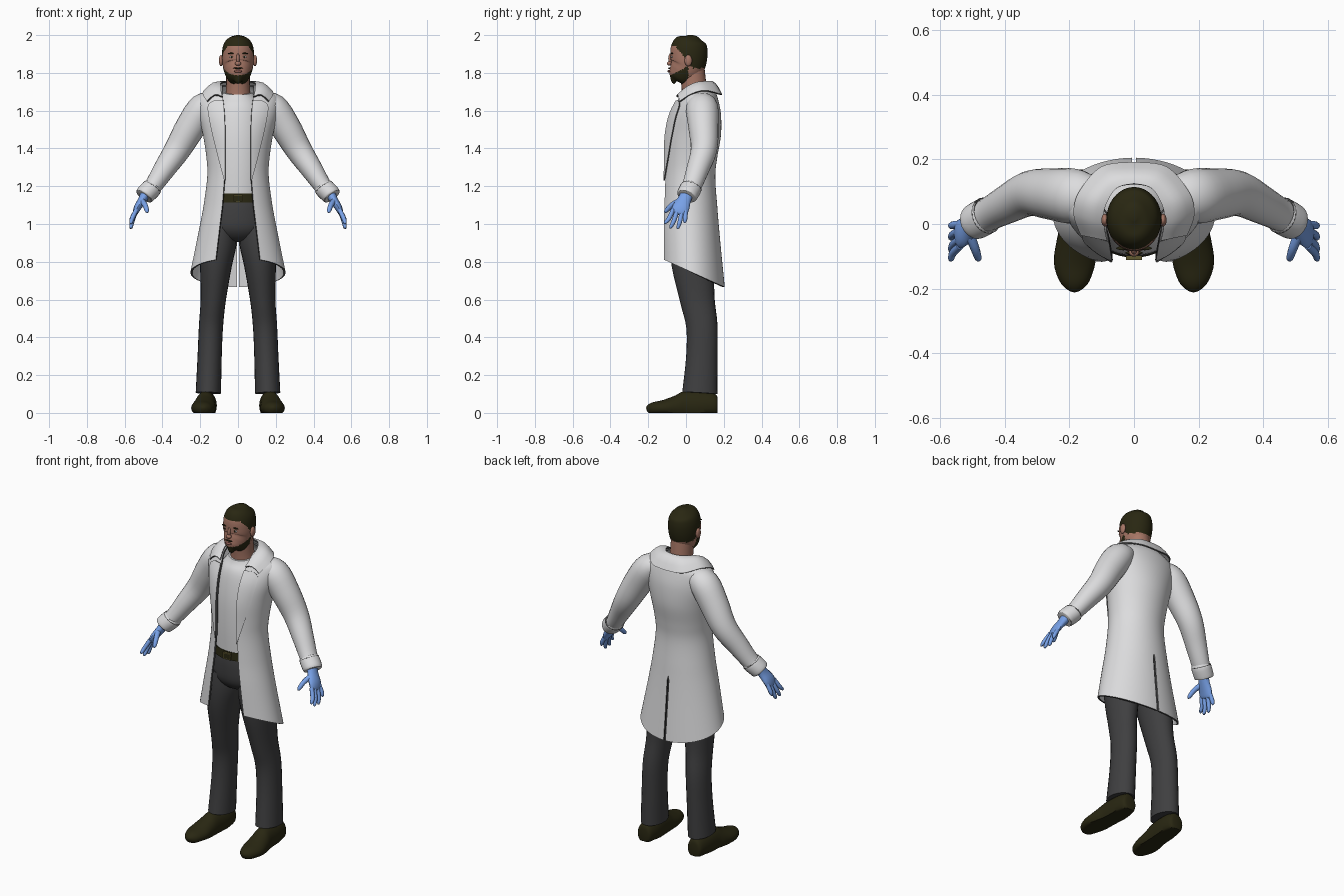
import bpy, bmesh, math
from mathutils import Vector

if "Cube" in bpy.data.objects:
    bpy.data.objects.remove(bpy.data.objects["Cube"])


def material(name, red, green, blue):
    mat = bpy.data.materials.new(name)
    mat.use_nodes = True
    color = (red, green, blue, 1)
    mat.diffuse_color = color
    bsdf = mat.node_tree.nodes["Principled BSDF"]
    bsdf.inputs["Base Color"].default_value = color
    bsdf.inputs["Roughness"].default_value = 0.8
    return mat


WHITE = material("white cloth", 0.72, 0.72, 0.73)
TRIM = material("dark seam", 0.07, 0.07, 0.07)
GREY = material("charcoal cloth", 0.05, 0.05, 0.052)
DARK = material("dark brown", 0.022, 0.02, 0.006)
SKIN = material("skin", 0.38, 0.18, 0.13)
LIPS = material("lips", 0.26, 0.1, 0.08)
BLUE = material("blue glove", 0.2, 0.38, 0.85)
GOLD = material("buckle metal", 0.12, 0.1, 0.03)


def smooth_rows(rows, steps):
    """Catmull-Rom interpolation through tuples of numbers."""
    out = []
    for i in range(len(rows) - 1):
        quad = [rows[max(i - 1, 0)], rows[i], rows[i + 1], rows[min(i + 2, len(rows) - 1)]]
        for s in range(steps):
            t = s / steps
            out.append(tuple(b + 0.5 * t * (c - a + t * (2 * a - 5 * b + 4 * c - d + t * (3 * (b - c) + d - a)))
                             for a, b, c, d in zip(*quad)))
    return out + [rows[-1]]


def finish(name, bm, mats, mirror=False, thickness=0):
    mesh = bpy.data.meshes.new(name)
    bm.to_mesh(mesh)
    bm.free()
    obj = bpy.data.objects.new(name, mesh)
    bpy.context.collection.objects.link(obj)
    for mat in mats:
        mesh.materials.append(mat)
    if mirror:
        obj.modifiers.new("mirror", "MIRROR").merge_threshold = 0.001
    if thickness:
        shell = obj.modifiers.new("shell", "SOLIDIFY")
        shell.thickness = thickness
        shell.offset = -1
        shell.material_offset_rim = 1
    for other in bpy.context.selected_objects:
        other.select_set(False)
    obj.select_set(True)
    bpy.context.view_layer.objects.active = obj
    if obj.modifiers:
        bpy.ops.object.convert(target="MESH")
    bpy.ops.object.shade_smooth_by_angle(angle=math.radians(45))
    return obj


def loft(name, rows, mats, mirror=False, ref=(0, 1, 0), sides=24, steps=4, floor=False):
    """Closed tube through rows of x, y, z and two radii."""
    rows = smooth_rows(rows, steps)
    centres = [Vector(r[:3]) for r in rows]
    bm = bmesh.new()
    rings = []
    for i, row in enumerate(rows):
        along = (centres[min(i + 1, len(rows) - 1)] - centres[max(i - 1, 0)]).normalized()
        u = Vector(ref).cross(along).normalized()
        v = along.cross(u)
        ring = []
        for k in range(sides):
            a = math.tau * k / sides
            p = centres[i] + u * row[3] * math.cos(a) + v * row[4] * math.sin(a)
            if floor:
                p.z = max(p.z, 0)
            ring.append(bm.verts.new(p))
        rings.append(ring)
    for r, s in zip(rings, rings[1:]):
        for k in range(sides):
            n = (k + 1) % sides
            bm.faces.new((r[k], r[n], s[n], s[k]))
    bm.faces.new(rings[0])
    bm.faces.new(rings[-1])
    bmesh.ops.recalc_face_normals(bm, faces=bm.faces)
    return finish(name, bm, mats, mirror)


def cloth(name, rows, thickness):
    """Mirrored sheet of cloth with dark edges, from rows of points."""
    bm = bmesh.new()
    grid = [[bm.verts.new(p) for p in row] for row in rows]
    for top, low in zip(grid, grid[1:]):
        for c in range(len(top) - 1):
            bm.faces.new((low[c], low[c + 1], top[c + 1], top[c]))
    return finish(name, bm, [WHITE, TRIM], True, thickness)


def blob(name, place, size, mat, mirror=False):
    bm = bmesh.new()
    bmesh.ops.create_uvsphere(bm, u_segments=16, v_segments=10, radius=1)
    for v in bm.verts:
        v.co = Vector(a + b * c for a, b, c in zip(place, size, v.co))
    return finish(name, bm, [mat], mirror)


# Coat: height, half width, front y, back y, half opening
coat_rows = smooth_rows([
    (1.735, .10, 0, .13, .085), (1.70, .17, -.03, .155, .085), (1.66, .215, -.05, .17, .08),
    (1.58, .21, -.09, .185, .073), (1.47, .185, -.115, .185, .07), (1.35, .167, -.12, .165, .07),
    (1.25, .163, -.123, .155, .072), (1.1, .182, -.13, .165, .083), (.95, .21, -.135, .18, .098),
    (.745, .252, -.135, .205, .118)], 6)
coat = []
for z, half, front, back, gap in coat_rows:
    start = math.asin(min(gap / half, 1))
    line = []
    for k in range(33):
        a = start + (math.pi - start) * k / 32
        x = half * math.sin(a)
        y = (front + back) / 2 - (back - front) / 2 * math.cos(a)
        if k == 32:
            x = 0.006 if z < 1.03 else 0  # rear vent
        drop = min(max((1.1 - z) / .355, 0), 1)
        line.append((x, y, z - .45 * (y - .03) * drop))
    coat.append(line)
cloth("coat", coat, 0.01)


def coat_front(x, z):
    row = min(coat_rows, key=lambda r: abs(r[0] - z))
    for hi, lo in zip(coat_rows, coat_rows[1:]):
        if hi[0] >= z >= lo[0]:
            t = (hi[0] - z) / (hi[0] - lo[0])
            row = [p + (q - p) * t for p, q in zip(hi, lo)]
    _, half, front, back, _ = row
    return (front + back) / 2 - (back - front) / 2 * math.sqrt(max(1 - (x / half) ** 2, 0))


# Lapels lie on the coat front: height, inner x, outer x
lapel = []
for z, inner, outer in smooth_rows([(1.655, .079, .125), (1.625, .075, .16), (1.54, .07, .15),
                                    (1.44, .068, .128), (1.33, .068, .10), (1.23, .07, .073)], 5):
    xs = [inner + (outer - inner) * k / 6 for k in range(7)]
    lapel.append([(x, coat_front(x, z) - .009, z) for x in xs])
cloth("lapels", lapel, 0.007)

# Collar from front to back: inner edge, outer edge
collar = smooth_rows([
    (.083, -.052, 1.675, .165, -.035, 1.65), (.092, -.005, 1.72, .187, .03, 1.69),
    (.09, .05, 1.747, .17, .10, 1.708), (.055, .11, 1.757, .10, .178, 1.69),
    (0, .125, 1.758, 0, .192, 1.685)], 6)
bands = []
for k in range(5):
    t = k / 4
    bands.append([(p[0] + (p[3] - p[0]) * t, p[1] + (p[4] - p[1]) * t,
                   p[2] + (p[5] - p[2]) * t + .022 * math.sin(math.pi * t)) for p in collar])
cloth("collar", bands, 0.008)

# Sleeves and cuffs
loft("sleeves", [(.11, .08, 1.645, .05, .06), (.18, .085, 1.615, .08, .085), (.25, .092, 1.515, .08, .08),
                 (.32, .095, 1.395, .07, .07), (.39, .062, 1.29, .058, .06), (.45, .03, 1.2, .047, .052),
                 (.495, .005, 1.15, .044, .05)], [WHITE], True)
loft("cuffs", [(.452, .029, 1.197, .045, .05), (.457, .026, 1.19, .053, .057), (.492, .007, 1.155, .052, .056),
               (.499, .003, 1.147, .046, .05)], [WHITE], True)
loft("cuff_seams", [(.455, .027, 1.194, .0525, .0565), (.457, .026, 1.191, .054, .058)], [TRIM], True, steps=1)

# Gloves
loft("palms", [(.482, .013, 1.175, .03, .034), (.505, -.008, 1.13, .023, .036), (.53, -.026, 1.09, .02, .045),
               (.543, -.036, 1.06, .014, .042), (.546, -.039, 1.05, .006, .03)], [BLUE], True, sides=16)
fingers = {"index": (-.068, -.108, 1.0), "middle": (-.045, -.08, .977),
           "ring": (-.02, -.042, .974), "little": (-.001, -.006, 1.005)}
for finger, (base, tip, low) in fingers.items():
    mid = (base * .45 + tip * .55, 1.065 * .45 + low * .55)
    loft(finger + "_fingers", [(.538, base, 1.075, .012, .012), (.56, mid[0], mid[1], .012, .012),
                               (.566, tip, low + .008, .009, .009), (.566, tip, low, .003, .003)],
         [BLUE], True, sides=10)
loft("thumbs", [(.51, -.03, 1.125, .016, .016), (.492, -.075, 1.1, .014, .014), (.482, -.105, 1.07, .011, .011),
                (.48, -.113, 1.06, .003, .003)], [BLUE], True, sides=10)

# Shirt, belt and buckle
loft("shirt", [(0, .022, 1.15, .143, .118), (0, .02, 1.3, .145, .12), (0, .03, 1.45, .15, .125),
               (0, .04, 1.58, .14, .115), (0, .045, 1.65, .11, .095), (0, .04, 1.695, .075, .07)],
     [WHITE], sides=40)
loft("belt", [(0, .022, 1.162, .146, .121), (0, .022, 1.115, .15, .126)], [DARK], sides=40, steps=1)
bm = bmesh.new()
bmesh.ops.create_cube(bm, size=1)
for v in bm.verts:
    v.co = Vector((v.co.x * .05, v.co.y * .012 - .105, v.co.z * .038 + 1.137))
bm.faces.ensure_lookup_table()
face = min(bm.faces, key=lambda f: f.calc_center_median().y)
bmesh.ops.inset_individual(bm, faces=[face], thickness=.007)
face.material_index = 1
finish("buckle", bm, [GOLD, DARK])

# Trousers
loft("hips", [(0, .024, 1.13, .143, .118), (0, .025, 1.07, .158, .125), (0, .028, .98, .165, .122),
              (0, .03, .925, .11, .085), (0, .03, .905, .04, .04)], [GREY], sides=40)
loft("legs", [(.088, .03, 1.0, .08, .108), (.105, .03, .9, .097, .115), (.117, .037, .78, .084, .112),
              (.131, .06, .6, .067, .092), (.143, .084, .46, .064, .083), (.15, .084, .3, .064, .083),
              (.157, .073, .105, .067, .093)], [GREY], True)

# Shoes with flat soles
loft("shoes", [(.167, .168, .04, .028, .035), (.167, .155, .04, .045, .06), (.167, .09, .04, .055, .075),
               (.172, 0, .035, .055, .08), (.178, -.05, .03, .06, .063), (.184, -.12, .025, .064, .043),
               (.184, -.175, .022, .047, .034), (.184, -.2, .02, .026, .022), (.184, -.209, .018, .008, .008)],
     [DARK], True, ref=(0, 0, 1), floor=True)

# Neck and head, with hair and beard coloured by height and depth
loft("neck", [(0, .045, 1.67, .068, .066), (0, .042, 1.73, .063, .066), (0, .03, 1.84, .062, .066)], [SKIN])
head = loft("head", [
    (0, .02, 2.0, .008, .01), (0, .02, 1.99, .04, .05), (0, .017, 1.965, .069, .084),
    (0, .016, 1.93, .082, .097), (0, .014, 1.88, .085, .098), (0, .005, 1.835, .08, .092),
    (0, -.018, 1.8, .069, .078), (0, -.04, 1.772, .052, .06), (0, -.05, 1.758, .028, .038),
    (0, -.05, 1.755, .008, .01)], [SKIN, DARK], sides=72, steps=7)
for face in head.data.polygons:
    c = face.center
    hair = c.z > max(1.825, 1.942 - 1.3 * max(c.y + .055, 0))
    beard = c.y < .012 and c.z < 1.79 + .5 * (c.y + .08)
    face.material_index = int(hair or beard)

# Facial details
blob("ears", (.09, .012, 1.865), (.011, .02, .03), SKIN, True)
blob("nose_bridge", (0, -.083, 1.875), (.009, .011, .028), SKIN)
blob("nose_tip", (0, -.088, 1.85), (.016, .013, .012), SKIN)
blob("eyebrows", (.035, -.075, 1.903), (.02, .006, .004), DARK, True)
blob("eyes", (.034, -.0745, 1.885), (.012, .005, .005), WHITE, True)
blob("pupils", (.033, -.0775, 1.885), (.005, .004, .005), DARK, True)
blob("mouth", (0, -.091, 1.808), (.022, .007, .007), LIPS)
blob("moustache", (0, -.089, 1.825), (.027, .006, .004), DARK)
